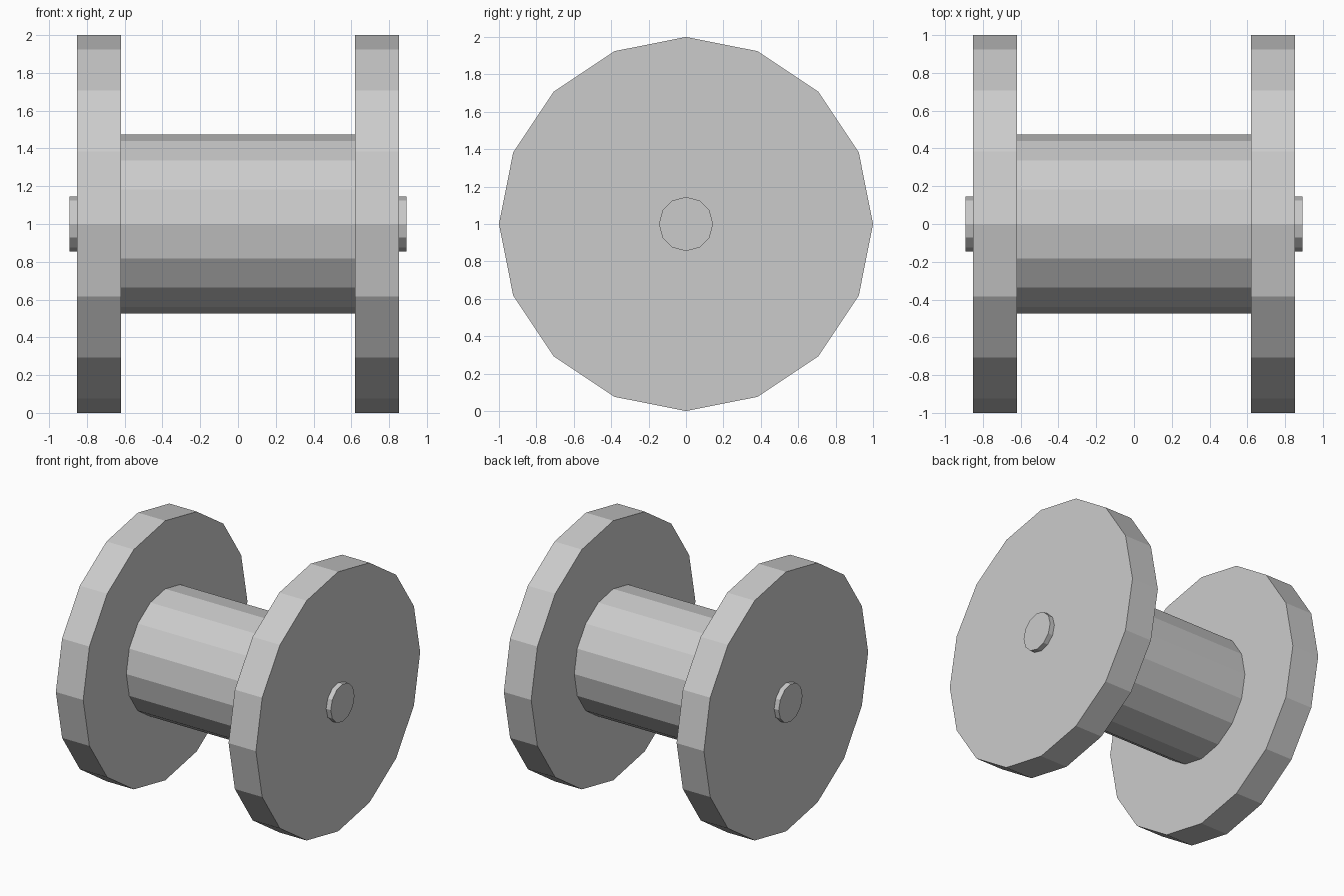
import bpy
from math import pi

if "Cube" in bpy.data.objects:
    bpy.data.objects.remove(bpy.data.objects["Cube"])


def rod(name, x0, x1, radius, sides):
    """Flat-shaded capped cylinder lying along x at axle height."""
    bpy.ops.mesh.primitive_cylinder_add(vertices=sides, radius=radius, depth=x1 - x0)
    ob = bpy.context.object
    ob.name = name
    ob.rotation_euler = (0, pi / 2, 0)
    ob.location = ((x0 + x1) / 2, 0, 1)
    bpy.ops.object.transform_apply(location=True, rotation=True, scale=True)
    return ob


# Central drum between the flanges
rod("drum", -0.62, 0.62, 0.475, 16)

# Large end flanges
rod("left_flange", -0.853, -0.62, 1.0, 16)
rod("right_flange", 0.62, 0.853, 1.0, 16)

# Axle poking out slightly at both ends
rod("axle", -0.892, 0.892, 0.145, 12)
